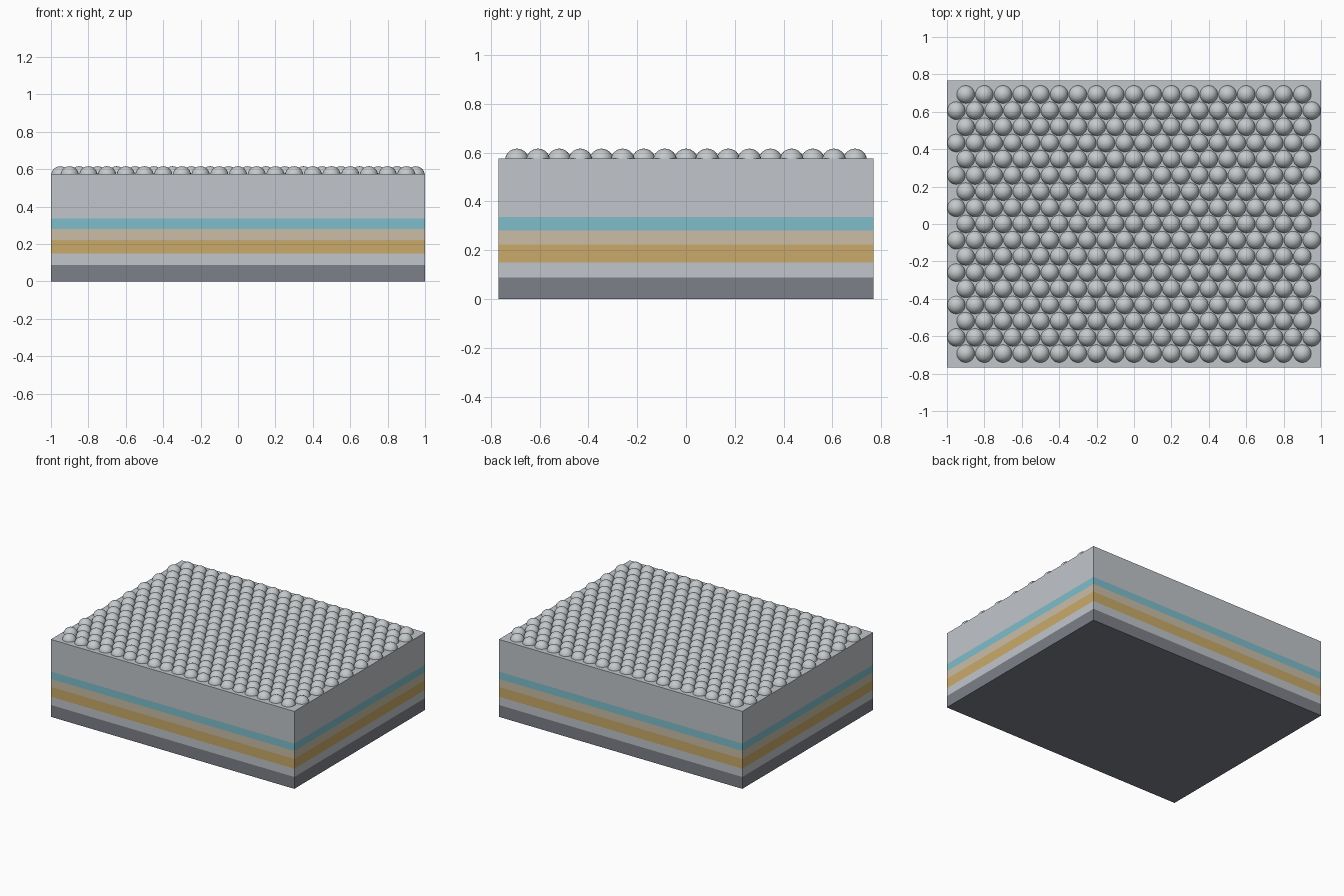
import bpy
import bmesh
import math
from mathutils import Matrix

if "Cube" in bpy.data.objects:
    bpy.data.objects.remove(bpy.data.objects["Cube"], do_unlink=True)


def linear(c):
    c /= 255
    return c / 12.92 if c <= 0.04045 else ((c + 0.055) / 1.055) ** 2.4


def material(name, *rgb):
    colour = (*[linear(c) for c in rgb], 1)
    m = bpy.data.materials.new(name)
    m.use_nodes = True
    m.diffuse_color = colour
    m.node_tree.nodes["Principled BSDF"].inputs["Base Color"].default_value = colour
    return m


def add_object(name, bm, mat):
    mesh = bpy.data.meshes.new(name)
    bm.to_mesh(mesh)
    bm.free()
    mesh.materials.append(mat)
    obj = bpy.data.objects.new(name, mesh)
    bpy.context.collection.objects.link(obj)
    return obj


WIDTH, DEPTH = 2.0, 1.535


def slab(name, bottom, top, mat):
    bm = bmesh.new()
    place = Matrix.Translation((0, 0, (bottom + top) / 2))
    size = Matrix.Diagonal((WIDTH, DEPTH, top - bottom, 1))
    bmesh.ops.create_cube(bm, size=1, matrix=place @ size)
    add_object(name, bm, mat)


light_grey = material("light grey", 193, 197, 202)
dark_grey = material("dark grey", 125, 128, 137)
gold = material("gold", 201, 170, 106)
tan = material("tan", 202, 190, 166)
teal = material("teal", 128, 190, 203)
bead_grey = material("bead grey", 196, 201, 203)

# Stacked layers, each resting on the one below
layers = [
    ("base_layer", 0.088, dark_grey),
    ("lower_spacer_layer", 0.149, light_grey),
    ("gold_layer", 0.222, gold),
    ("tan_layer", 0.281, tan),
    ("teal_layer", 0.336, teal),
    ("thick_upper_layer", 0.523, light_grey),
    ("top_plate", 0.575, light_grey),
]
bottom = 0
for name, top, mat in layers:
    slab(name, bottom, top, mat)
    bottom = top

# Hexagonally packed beads half sunk into the top plate
PITCH, RADIUS, BEAD_Z = 0.1, 0.049, 0.567
ROW_PITCH = PITCH * math.sqrt(3) / 2


def bead_grid(name, columns, rows):
    bm = bmesh.new()
    bmesh.ops.create_uvsphere(bm, u_segments=20, v_segments=12, radius=RADIUS)
    for face in bm.faces:
        face.smooth = True
    obj = add_object(name, bm, bead_grey)
    obj.location = (-(columns - 1) / 2 * PITCH, -(rows - 1) * ROW_PITCH, BEAD_Z)
    for label, count, step in (("columns", columns, (PITCH, 0, 0)),
                               ("rows", rows, (0, 2 * ROW_PITCH, 0))):
        array = obj.modifiers.new(label, "ARRAY")
        array.count = count
        array.use_relative_offset = False
        array.use_constant_offset = True
        array.constant_offset_displace = step


bead_grid("short_bead_rows", 19, 9)
bead_grid("long_bead_rows", 20, 8)
